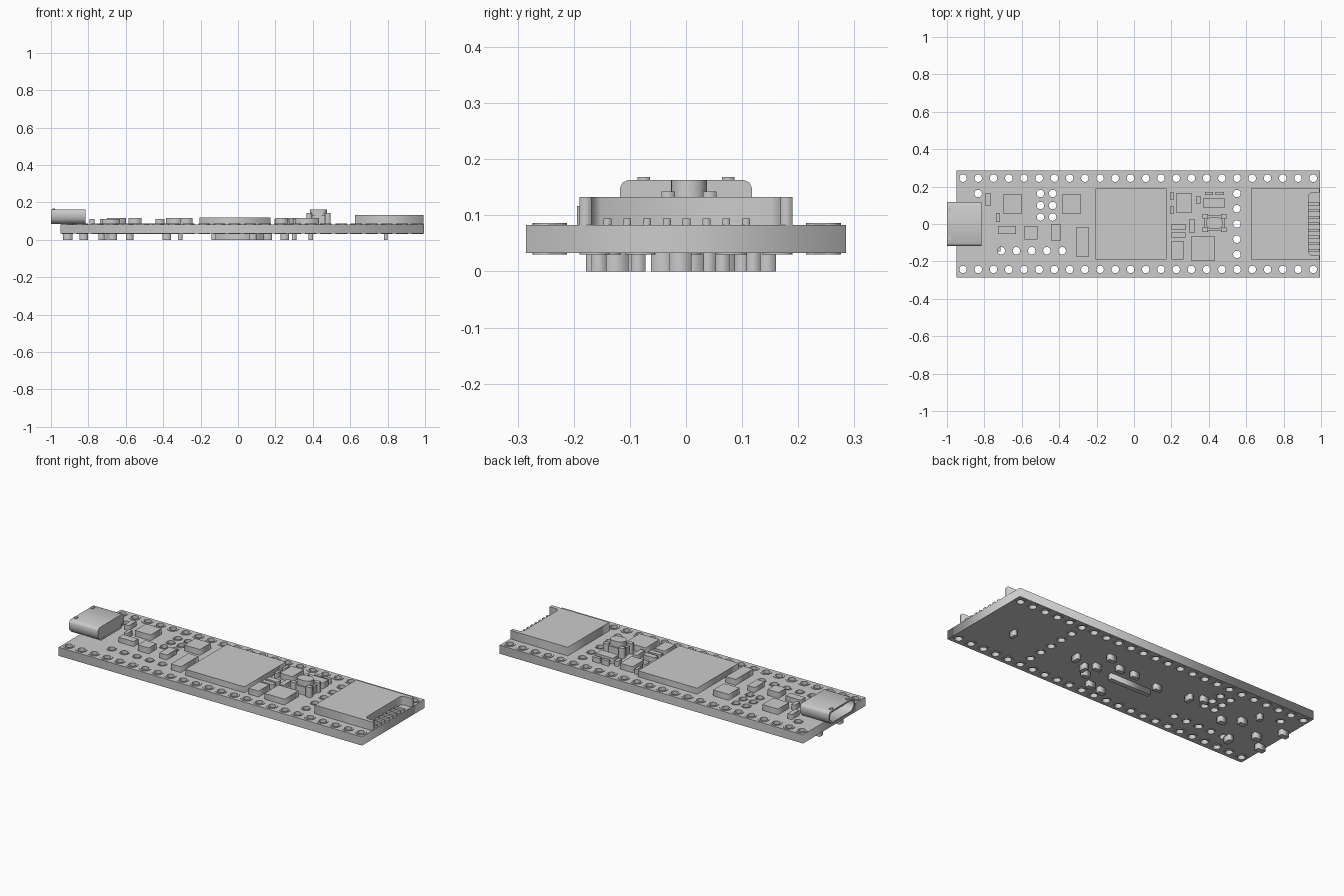
import bpy, math
from mathutils import Matrix

if "Cube" in bpy.data.objects:
    bpy.data.objects.remove(bpy.data.objects["Cube"], do_unlink=True)

grey = bpy.data.materials.new("plain_grey")
grey.use_nodes = True
GREY = (0.6, 0.6, 0.6, 1)
grey.diffuse_color = GREY
grey.node_tree.nodes["Principled BSDF"].inputs["Base Color"].default_value = GREY

BOTTOM, TOP = 0.033, 0.083          # circuit board faces


def plate(name, outlines, z0, z1, turn=None):
    """Fill closed outlines (inner ones become holes) and extrude from z0 to z1."""
    curve = bpy.data.curves.new(name, "CURVE")
    curve.dimensions, curve.fill_mode = "2D", "BOTH"
    curve.extrude = (z1 - z0) / 2
    for points in outlines:
        spline = curve.splines.new("POLY")
        spline.points.add(len(points) - 1)
        for p, (x, y) in zip(spline.points, points):
            p.co = (x, y, 0, 1)
        spline.use_cyclic_u = True
    temp = bpy.data.objects.new(name, curve)
    bpy.context.collection.objects.link(temp)
    mesh = bpy.data.meshes.new_from_object(
        temp.evaluated_get(bpy.context.evaluated_depsgraph_get()))
    bpy.data.objects.remove(temp, do_unlink=True)
    mesh.transform(Matrix.Translation((0, 0, (z0 + z1) / 2)))
    if turn:
        mesh.transform(turn)
    mesh.materials.clear()
    mesh.materials.append(grey)
    obj = bpy.data.objects.new(name, mesh)
    bpy.context.collection.objects.link(obj)
    return obj


def rect(cx, cy, w, d):
    return [(cx + i * w / 2, cy + j * d / 2) for i, j in ((-1, -1), (1, -1), (1, 1), (-1, 1))]


def circle(c, r, sides=20):
    return [(c[0] + r * math.cos(math.tau * i / sides),
             c[1] + r * math.sin(math.tau * i / sides)) for i in range(sides)]


def rounded(cx, cy, w, d, r, steps=5):
    pts = []
    for q, (i, j) in enumerate(((1, 1), (-1, 1), (-1, -1), (1, -1))):
        for s in range(steps + 1):
            a = (q + s / steps) * math.pi / 2
            pts.append((cx + i * (w / 2 - r) + r * math.cos(a),
                        cy + j * (d / 2 - r) + r * math.sin(a)))
    return pts


def box(name, cx, cy, w, d, z0, z1):
    return plate(name, [rect(cx, cy, w, d)], z0, z1)


# Board with two pin rows and the inner hole groups
PITCH = 0.0814
holes = [(-0.914 + i * PITCH, y) for i in range(24) for y in (-0.243, 0.245)]
holes += [(0.55, 0.163 - i * PITCH) for i in range(5)]
holes += [(-0.71 + i * PITCH, -0.143) for i in range(5)]
holes += [(x, y) for x in (-0.5, -0.435) for y in (0.163, 0.099, 0.037)]
holes.append((-0.833, 0.163))
plate("circuit_board", [rect(0.0225, 0, 1.945, 0.57)] + [circle(h, 0.02) for h in holes],
      BOTTOM, TOP)

# Raised solder rings on both faces
for side, z in (("top", TOP), ("bottom", BOTTOM - 0.003)):
    rings = []
    for h in holes:
        rings += [circle(h, 0.031 if abs(h[1]) > 0.2 else 0.027), circle(h, 0.02)]
    plate(side + "_solder_rings", rings, z, z + 0.003)

# Parts on the upper face: centre x, centre y, width, depth
box("main_processor", -0.015, 0, 0.38, 0.38, TOP, 0.118)
chips = [(-0.65, 0.107, 0.1, 0.1), (-0.334, 0.107, 0.1, 0.1), (-0.55, -0.047, 0.07, 0.07),
         (-0.275, -0.096, 0.064, 0.16), (0.267, 0.112, 0.08, 0.107),
         (0.428, 0.112, 0.112, 0.053), (0.233, -0.14, 0.064, 0.1), (0.37, -0.13, 0.128, 0.128)]
for c in chips:
    box("upper_chip", *c, TOP, 0.117)
smalls = [(-0.78, 0.13, 0.027, 0.07), (-0.728, 0.035, 0.021, 0.048), (-0.68, -0.032, 0.096, 0.043),
          (-0.417, -0.045, 0.048, 0.09), (0.203, 0.15, 0.016, 0.043), (0.203, 0.075, 0.016, 0.043),
          (0.345, 0.128, 0.02, 0.043), (0.401, 0.163, 0.045, 0.018), (0.458, 0.163, 0.045, 0.018),
          (0.238, -0.016, 0.075, 0.032), (0.31, -0.01, 0.027, 0.075), (0.238, -0.06, 0.075, 0.027)]
for c in smalls:
    box("upper_component", *c, TOP, 0.112)

# Push button with four corner clips and an oval cap
BX, BY = 0.43, 0.005
plate("button_base", [rounded(BX, BY, 0.11, 0.08, 0.015)], TOP, 0.13)
for i in (-1, 1):
    for j in (-1, 1):
        box("button_clip", BX + i * 0.05, BY + j * 0.037, 0.03, 0.024, TOP, 0.142)
plate("button_cap", [rounded(BX, BY, 0.09, 0.064, 0.03)], 0.13, 0.163)

# Memory card socket, notched at the open end
SX0, SX1, NX = 0.625, 0.993, 0.932
corner = 0.16
socket = [(SX0, -0.19), (SX1, -0.19), (SX1, -0.168), (NX + 0.015, -0.168), (NX, -corner + 0.008),
          (NX, corner - 0.008), (NX + 0.015, 0.168), (SX1, 0.168), (SX1, 0.19), (SX0, 0.19)]
plate("card_socket", [socket], TOP, 0.133)
for i in range(8):
    box("card_contact", 0.96, -0.14 + i * 0.0353, 0.062, 0.014, TOP, 0.094)

# Power connector: hollow tapered shell, extruded along x
TURN = Matrix(((0, 0, 1, 0), (1, 0, 0, 0), (0, 1, 0, 0), (0, 0, 0, 1)))


def shell(half, low, high, taper):
    right = [(half - taper, low), (half, low + taper), (half, high - 0.015),
             (half - 0.005, high - 0.005), (half - 0.015, high)]
    return right + [(-y, z) for y, z in reversed(right)]


outer, inner = shell(0.118, 0.085, 0.163, 0.025), shell(0.108, 0.094, 0.154, 0.022)
plate("connector_shell", [outer, inner], -1.0, -0.815, TURN)
plate("connector_back", [inner], -0.84, -0.816, TURN)
box("connector_tongue", -0.9, 0, 0.14, 0.14, 0.128, 0.14)
box("connector_base", -0.88, 0, 0.12, 0.16, TOP, 0.087)
for y in (-0.075, 0.075):
    box("connector_latch", -0.985, y, 0.014, 0.022, 0.16, 0.168)

# Parts on the lower face
under = [(0.79, -0.01, 0.02, 0.04), (0.39, 0.01, 0.024, 0.045), (0.25, 0.12, 0.045, 0.025),
         (0.25, 0.005, 0.045, 0.025), (0.01, -0.025, 0.26, 0.025), (0.16, -0.155, 0.045, 0.027),
         (0.08, -0.165, 0.045, 0.027), (0.05, 0.065, 0.045, 0.025), (0.146, 0.065, 0.045, 0.025),
         (0.25, -0.085, 0.045, 0.025), (0.3, -0.04, 0.024, 0.045), (-0.31, 0.065, 0.024, 0.045),
         (-0.38, 0.1, 0.045, 0.025), (-0.58, 0, 0.04, 0.03), (-0.67, 0.055, 0.045, 0.03),
         (-0.71, 0.145, 0.024, 0.03), (-0.825, -0.015, 0.045, 0.03), (-0.91, 0.095, 0.05, 0.03),
         (-0.91, -0.09, 0.05, 0.03), (-0.73, -0.125, 0.03, 0.045), (-0.12, 0.04, 0.045, 0.025)]
for c in under:
    box("lower_component", *c, 0, BOTTOM)
